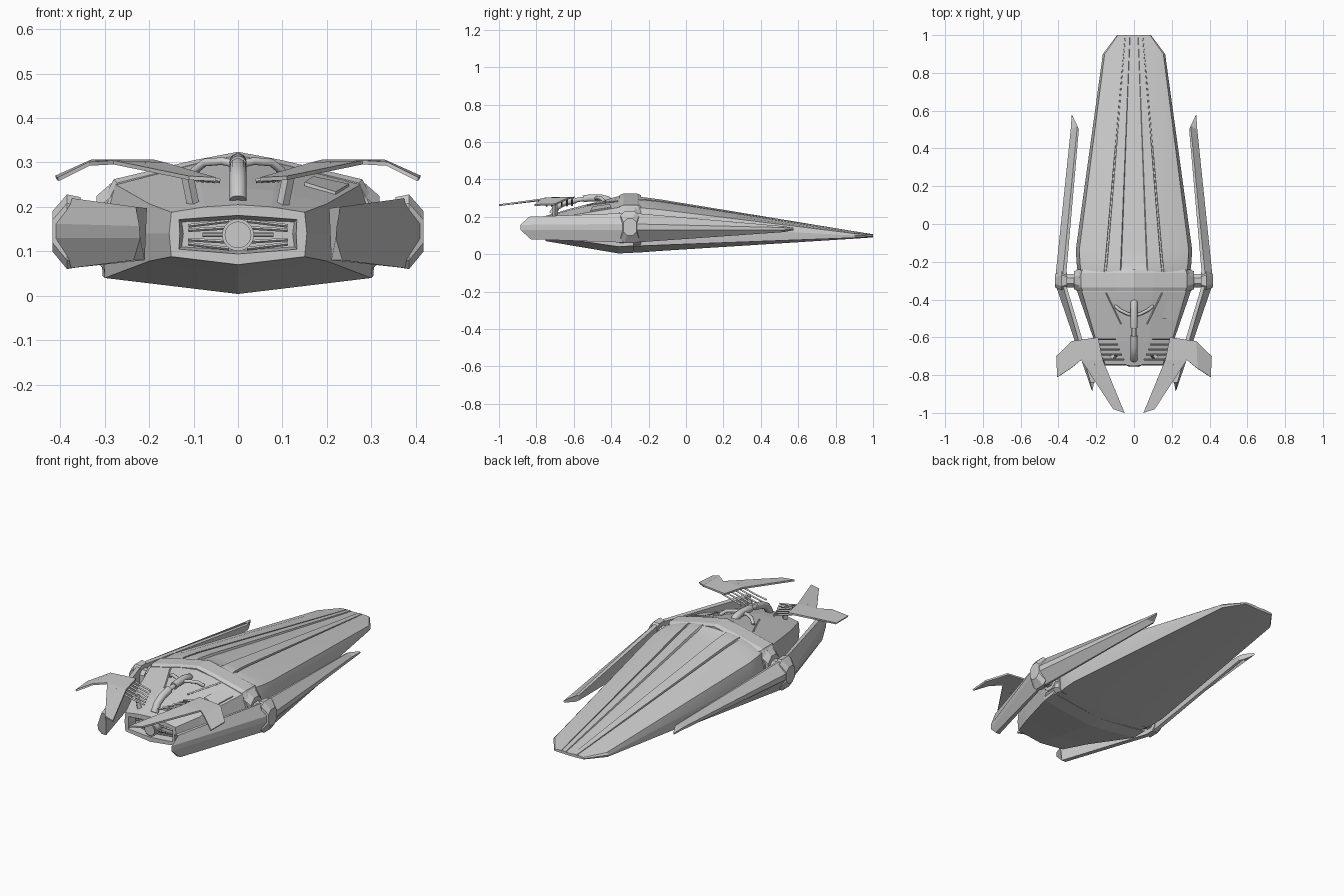
import bpy, bmesh, math
from mathutils import Vector

if "Cube" in bpy.data.objects:
    bpy.data.objects.remove(bpy.data.objects["Cube"])

grey = bpy.data.materials.new("hull_grey")
grey.diffuse_color = (0.6, 0.6, 0.6, 1)
grey.use_nodes = True
grey.node_tree.nodes["Principled BSDF"].inputs["Base Color"].default_value = grey.diffuse_color


def add(name, bm, smooth=None):
    bmesh.ops.recalc_face_normals(bm, faces=bm.faces)
    me = bpy.data.meshes.new(name)
    bm.to_mesh(me)
    bm.free()
    ob = bpy.data.objects.new(name, me)
    bpy.context.collection.objects.link(ob)
    me.materials.append(grey)
    if smooth:
        bpy.context.view_layer.objects.active = ob
        ob.select_set(True)
        bpy.ops.object.shade_smooth_by_angle(angle=math.radians(smooth))
        ob.select_set(False)
    return ob


def loft(rings):
    """Skin closed rings of equal length and cap both ends."""
    bm = bmesh.new()
    vs = [[bm.verts.new(p) for p in r] for r in rings]
    n = len(vs[0])
    for a, b in zip(vs, vs[1:]):
        for i in range(n):
            j = (i + 1) % n
            bm.faces.new((a[i], a[j], b[j], b[i]))
    cap = bm.faces.new(vs[0])
    bm.faces.new(vs[-1])
    return bm, cap


def mirrored(y, half):
    """Full ring at y from a half profile running top centre to bottom centre."""
    return [(x, y, z) for x, z in half] + [(-x, y, z) for x, z in half[-2:0:-1]]


def tube(name, pts, r, sides=10):
    rings = []
    pts = [Vector(p) for p in pts]
    for i, p in enumerate(pts):
        d = (pts[min(i + 1, len(pts) - 1)] - pts[max(i - 1, 0)]).normalized()
        u = d.cross(Vector((0, 0, 1)) if abs(d.z) < 0.9 else Vector((1, 0, 0))).normalized()
        v = d.cross(u)
        rings.append([p + r * (math.cos(t) * u + math.sin(t) * v)
                      for t in (math.tau * k / sides for k in range(sides))])
    return add(name, loft(rings)[0], 40 if sides > 6 else None)


# front hull, with a recessed frame in the nose
bm, nose = loft([
    mirrored(-.75, [(0, .205), (.075, .2), (.15, .188), (.155, .14), (.15, .088), (0, .07)]),
    mirrored(-.62, [(0, .243), (.08, .236), (.2, .207), (.21, .14), (.2, .078), (0, .048)]),
    mirrored(-.36, [(0, .31), (.1, .295), (.275, .25), (.3, .16), (.3, .04), (0, .004)]),
    mirrored(-.28, [(0, .31), (.1, .295), (.29, .25), (.31, .16), (.305, .045), (0, .008)])])
bmesh.ops.recalc_face_normals(bm, faces=bm.faces)
bmesh.ops.inset_region(bm, faces=[nose], thickness=.024)
bmesh.ops.inset_region(bm, faces=[nose], thickness=.008, depth=-.05)
add("front_hull", bm)


# rear hull, tapering, with a sunken centre strip and two grooves
def rear(y, w, c, top, sh, mid, lo, bot, g):
    half = []
    for x, sunk in ((0, 1), (.068, 1), (.073, 0), (.145, 0), (.147, 1), (.156, 1), (.158, 0)):
        half.append((x * c, top - (top - sh) * (x * c / w) ** 2 - g * sunk))
    for f in (.75, .94):
        half.append((w * f, top - (top - sh) * f * f))
    return mirrored(y, half + [(w, mid), (w * .97, lo), (0, bot)])


bm, _ = loft([
    rear(-.28, .29, 1, .305, .24, .16, .045, .008, .002),
    rear(-.24, .3, 1, .31, .24, .16, .045, .010, .003),
    rear(-.2, .305, .97, .305, .236, .157, .046, .013, .012),
    rear(-.13, .307, .93, .295, .23, .155, .049, .018, .012),
    rear(.9, .165, .36, .123, .109, .1, .088, .083, .005),
    rear(1, .09, .3, .107, .103, .098, .093, .09, .003)])
add("rear_hull", bm, 20)

# band wrapping the hull
band = [(0, .324), (.1, .305), (.28, .262), (.312, .2), (.312, .07), (.29, .05), (0, .03)]
inner = [(x * .97, z - .008) for x, z in band]
add("hull_band", loft([mirrored(-.355, inner), mirrored(-.335, band),
                       mirrored(-.26, band), mirrored(-.24, inner)])[0])

# engine face in the nose recess
tube("nose_engine", [(0, -.69, .137), (0, -.752, .137)], .036, 24)
bm = bmesh.new()
bmesh.ops.create_circle(bm, cap_ends=True, segments=24, radius=.03)
for v in bm.verts:
    v.co = (v.co.x, -.758, .137 + v.co.y)
disc = bm.faces[:]
out = bmesh.ops.extrude_face_region(bm, geom=disc)["geom"]
for v in out:
    if isinstance(v, bmesh.types.BMVert):
        v.co.y += .008
add("nose_lens", bm, 40)

for s, side in ((1, "right"), (-1, "left")):
    # nose grille
    tube(f"{side}_nose_rod", [(s * .03, -.735, .137), (s * .08, -.735, .137)], .005, 8)
    for k, dz in enumerate((-.027, -.014, .014, .027)):
        tube(f"{side}_nose_fin_{k}", [(s * .02, -.715, .137 + dz * 1.15),
                                      (s * .112, -.715, .137 + dz * .75)], .004, 4)

    # shoulder block, strut and clamp that carry the side arms
    def octo(x, y0, y1, z0, z1, b):
        return [(s * x, y, z) for y, z in (
            (y0 + b, z0), (y1 - b, z0), (y1, z0 + b), (y1, z1 - b),
            (y1 - b, z1), (y0 + b, z1), (y0, z1 - b), (y0, z0 + b))]
    add(f"{side}_shoulder", loft([octo(.275, -.36, -.235, .06, .262, .03),
                                  octo(.318, -.345, -.25, .07, .225, .03)])[0])
    add(f"{side}_strut", loft([octo(.3, -.335, -.265, .09, .2, .02),
                               octo(.37, -.335, -.265, .09, .2, .02)])[0])
    add(f"{side}_clamp", loft([octo(.355, -.342, -.258, .065, .222, .02),
                               octo(.385, -.35, -.25, .06, .228, .02),
                               octo(.418, -.335, -.265, .1, .19, .02)])[0])

    # front and rear side arms
    def arm(pts):
        return [(s * x, y, z) for x, y, z in pts]
    joint = ((.36, .215), (.378, .22), (.416, .162), (.416, .13), (.378, .062), (.36, .068))
    add(f"{side}_front_arm", loft([
        arm([(x, -.32, z) for x, z in joint]),
        arm([(.205, -.84, .197), (.23, -.84, .2), (.222, -.885, .157),
             (.22, -.885, .13), (.235, -.83, .08), (.21, -.83, .08)])])[0])
    add(f"{side}_rear_arm", loft([
        arm([(x, -.28, z) for x, z in joint]),
        arm([(.292, .5, .148), (.3, .52, .15), (.335, .5, .143),
             (.335, .5, .13), (.3, .52, .118), (.292, .5, .12)]),
        arm([(.325, .572, .14), (.326, .574, .141), (.33, .576, .138),
             (.33, .576, .132), (.326, .574, .128), (.325, .572, .129)])])[0])

    # swept wing with drooped tip
    bm = bmesh.new()
    v = [bm.verts.new((s * x, y, z)) for x, y, z in (
        (.19, -.6, .302), (.33, -.62, .302), (.41, -.7, .266), (.405, -.81, .262),
        (.335, -.765, .297), (.28, -.72, .3), (.11, -.98, .265), (.05, -1, .262),
        (.165, -.72, .296))]
    for f in ((0, 1, 4, 5, 8), (1, 2, 3, 4), (8, 5, 6, 7)):
        bm.faces.new([v[i] for i in f])
    wing = add(f"{side}_wing", bm)
    wing.modifiers.new("thickness", 'SOLIDIFY').thickness = .009
    wing.modifiers["thickness"].offset = 0

    # slats joining wing and deck
    for k in range(6):
        y = -.61 - .027 * k
        tube(f"{side}_slat_{k}", [(s * .21, y, .295), (s * .1, y, .268),
                                  (s * (.1 - .012 * k), y, .258)], .005, 4)
    tube(f"{side}_slat_post", [(s * .1, -.7, .2), (s * .115, -.7, .275)], .014, 4)

    # raised ridge on the deck and branch pipes
    tube(f"{side}_deck_ridge", [(s * .15, -.365, .283), (s * .07, -.53, .262)], .005, 4)
    tube(f"{side}_branch_pipe", [(0, -.485, .295), (s * .035, -.475, .303),
                                 (s * .075, -.455, .3), (s * .1, -.435, .28)], .009)

# main pipe along the deck
tube("deck_pipe", [(0, -.4, .27), (0, -.42, .293), (0, -.46, .302), (0, -.52, .3),
                   (0, -.55, .296)], .019, 14)
tube("deck_pipe_neck", [(0, -.54, .297), (0, -.61, .285)], .012, 12)
tube("deck_pipe_front", [(0, -.59, .291), (0, -.65, .277), (0, -.69, .255), (0, -.715, .215)], .019, 14)

# deck hatch on the right
quad = [(.17, -.4, .269), (.25, -.4, .252), (.22, -.51, .234), (.15, -.5, .256)]
add("deck_hatch", loft([quad, [(x, y, z - .025) for x, y, z in quad]])[0])
